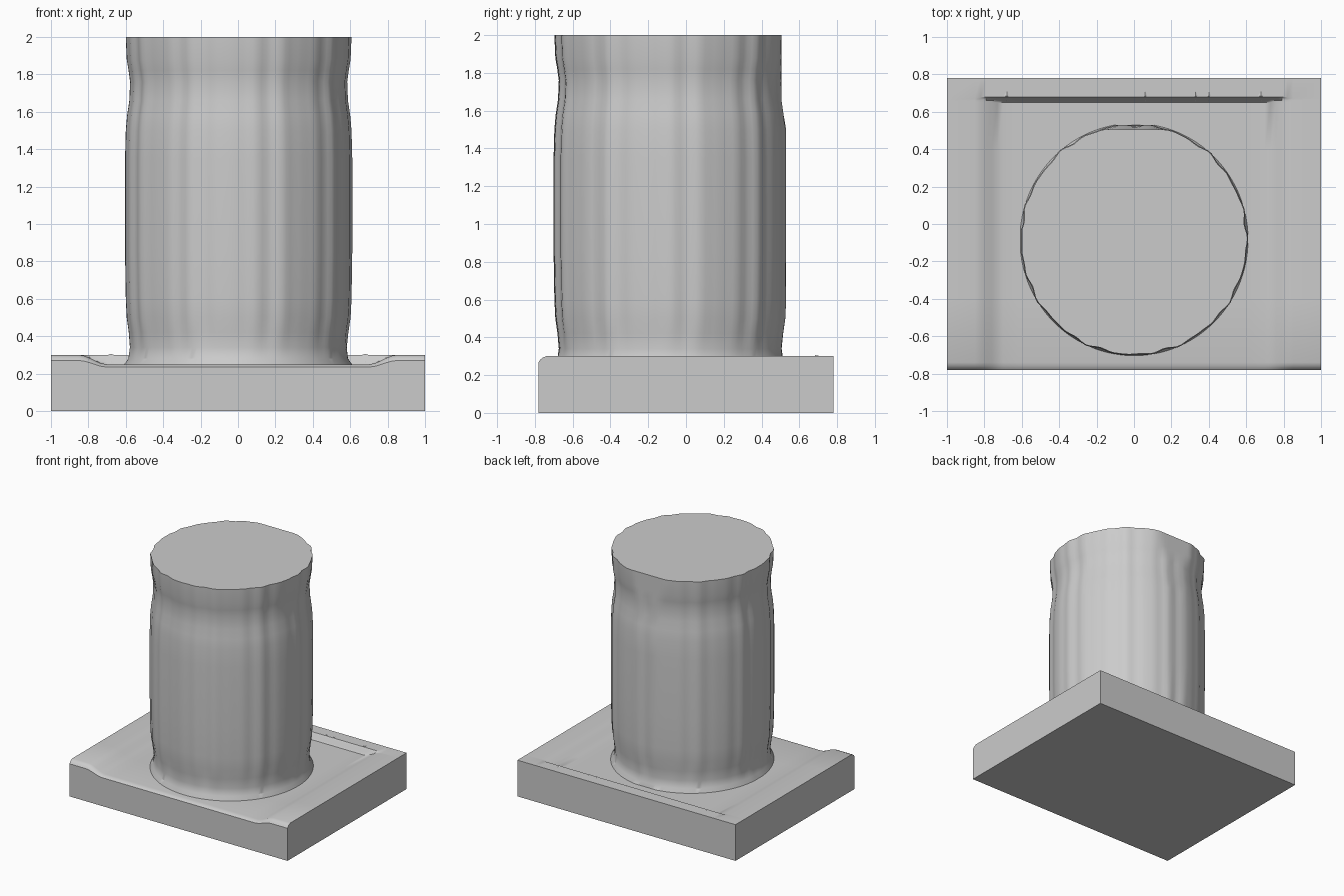
import bpy, bmesh, math

old = bpy.data.objects.get("Cube")
if old:
    bpy.data.objects.remove(old, do_unlink=True)

grey = bpy.data.materials.new("plain_grey")
grey.use_nodes = True
grey.diffuse_color = (0.6, 0.6, 0.6, 1)
grey.node_tree.nodes["Principled BSDF"].inputs["Base Color"].default_value = (0.6, 0.6, 0.6, 1)


def make_object(name, bm, smooth=True):
    bmesh.ops.recalc_face_normals(bm, faces=bm.faces)
    mesh = bpy.data.meshes.new(name)
    bm.to_mesh(mesh)
    bm.free()
    mesh.materials.append(grey)
    obj = bpy.data.objects.new(name, mesh)
    bpy.context.collection.objects.link(obj)
    if smooth:
        bpy.ops.object.select_all(action='DESELECT')
        obj.select_set(True)
        bpy.context.view_layer.objects.active = obj
        bpy.ops.object.shade_smooth_by_angle(angle=math.radians(30))
    return obj


def ease(t):
    t = max(0.0, min(1.0, t))
    return t * t * (3 - 2 * t)


# Plinth: slab with a shallow recess that runs out over the front edge
RIM, FLOOR = 0.30, 0.25

def plinth_height(x, y):
    side = ease((abs(x) - 0.70) / 0.15)
    back = ease((y - 0.65) / 0.03)
    z = FLOOR + (RIM - FLOOR) * max(side, back)
    if y < -0.74:                       # rounded front lip
        z -= 0.03 * ((-0.74 - y) / 0.04) ** 2 * (0.5 + 0.5 * side)
    return z

half = [0.62, 0.70, 0.73, 0.76, 0.79, 0.82, 0.85, 1.0]
xs = [-v for v in reversed(half)] + [0.0] + half
ys = [-0.78, -0.77, -0.76, -0.74, -0.4, 0.0, 0.4, 0.65, 0.66, 0.67, 0.68, 0.78]
bm = bmesh.new()
top = [[bm.verts.new((x, y, plinth_height(x, y))) for x in xs] for y in ys]
for j in range(len(ys) - 1):
    for i in range(len(xs) - 1):
        bm.faces.new((top[j][i], top[j][i + 1], top[j + 1][i + 1], top[j + 1][i]))
rim = (top[0] + [r[-1] for r in top[1:]] + top[-1][-2::-1]
       + [r[0] for r in top[-2:0:-1]])
low = [bm.verts.new((v.co.x, v.co.y, 0)) for v in rim]
for i in range(len(rim)):
    k = (i + 1) % len(rim)
    bm.faces.new((rim[i], low[i], low[k], rim[k]))
bm.faces.new(low)
make_object("plinth", bm)

# Column: softly fluted drum with a pinched neck and a flared foot
profile = [(0.22, 0.615), (0.25, 0.61), (0.28, 0.588), (0.34, 0.58), (0.42, 0.586),
           (0.50, 0.597), (0.60, 0.602), (0.85, 0.606), (1.35, 0.606), (1.50, 0.602),
           (1.58, 0.595), (1.66, 0.583), (1.76, 0.579), (1.82, 0.587),
           (1.88, 0.597), (2.0, 0.602)]
SEGMENTS = 144

def flute(a):
    return (0.004 * math.cos(22 * a) + 0.0025 * math.sin(31 * a + 0.7)
            + 0.002 * math.cos(13 * a + 1.9))

bm = bmesh.new()
rings = []
for z, radius in profile:
    ring = []
    strength = ease((z - 0.27) / 0.2)
    for i in range(SEGMENTS):
        a = 2 * math.pi * i / SEGMENTS
        r = radius + strength * flute(a)
        x = max(r * math.cos(a), -radius + 0.002)
        y = 1.018 * r * math.sin(a) - 0.083
        y = min(y, 0.53 - 0.025 * ease((z - 1.5) / 0.15))   # flattened back
        ring.append(bm.verts.new((x, y, z)))
    rings.append(ring)
for a, b in zip(rings, rings[1:]):
    for i in range(SEGMENTS):
        k = (i + 1) % SEGMENTS
        bm.faces.new((a[i], a[k], b[k], b[i]))
bm.faces.new(rings[0])
bm.faces.new(rings[-1])
make_object("column", bm)

# Small raised chips along the back ledge
for n, (x, w) in enumerate([(-0.68, 0.055), (0.06, 0.035), (0.33, 0.035), (0.40, 0.035), (0.68, 0.06)]):
    bm = bmesh.new()
    base = [bm.verts.new(p) for p in ((x - w, 0.685, 0.285), (x, 0.65, 0.248),
                                      (x + w, 0.685, 0.285), (x, 0.72, 0.298))]
    tip = bm.verts.new((x, 0.685, 0.306))
    bm.faces.new(base)
    for i in range(4):
        bm.faces.new((base[i], base[(i + 1) % 4], tip))
    make_object(f"ledge_chip_{n + 1}", bm, smooth=False)
